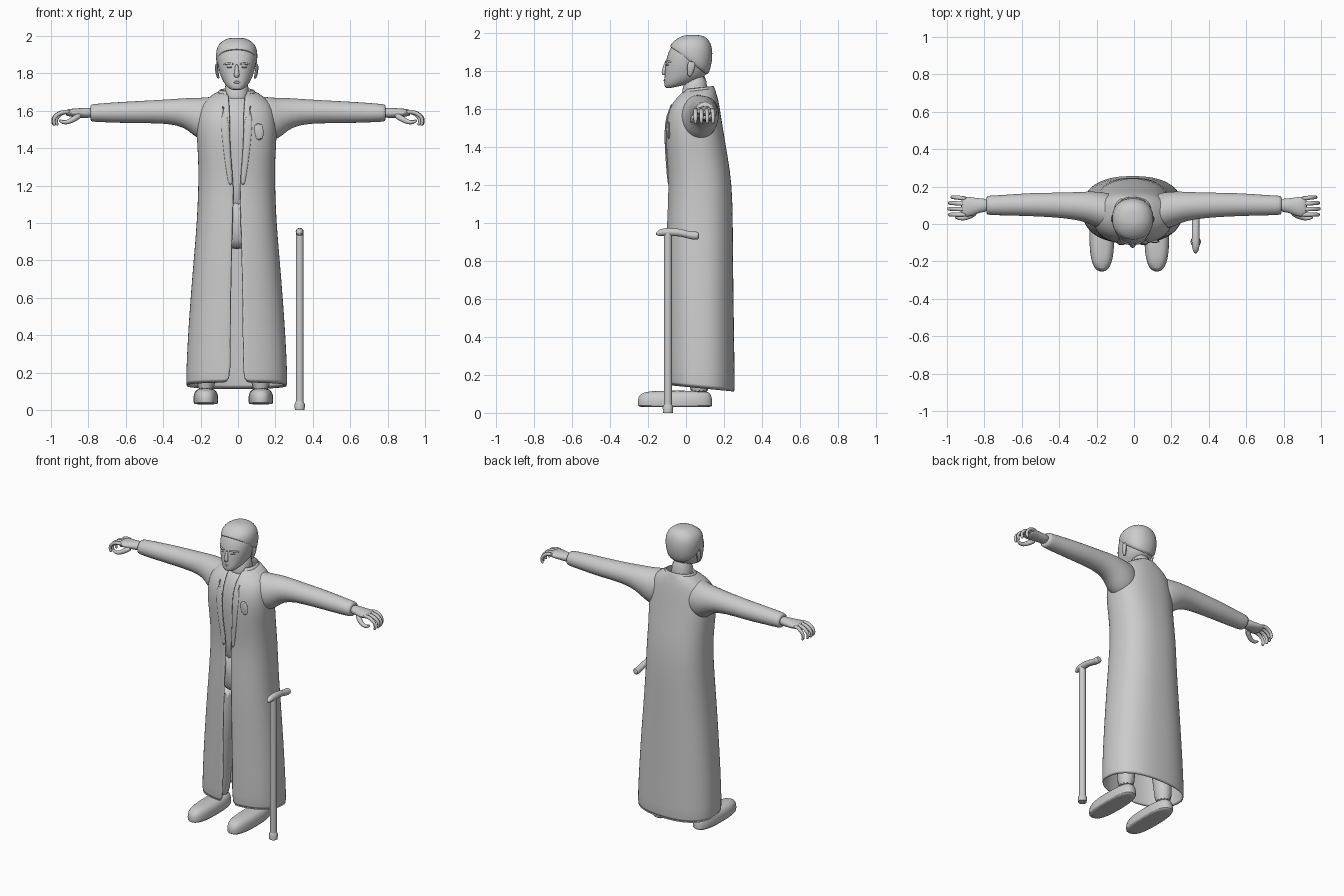
import bpy, bmesh, math
from mathutils import Vector

grey = bpy.data.materials.new("plain grey")
grey.diffuse_color = (0.6, 0.6, 0.6, 1)
CX = -0.007  # body centre line


def skin(name, rings, closed=True, caps=True, sub=1, thick=0):
    """Join a list of point rings into one smooth surface."""
    bm = bmesh.new()
    vs = [[bm.verts.new(p) for p in r] for r in rings]
    n = len(vs[0])
    for a, b in zip(vs, vs[1:]):
        for j in range(n if closed else n - 1):
            k = (j + 1) % n
            bm.faces.new((a[j], a[k], b[k], b[j]))
    if caps:
        bm.faces.new(vs[0][::-1])
        bm.faces.new(vs[-1])
        bmesh.ops.recalc_face_normals(bm, faces=bm.faces)
    me = bpy.data.meshes.new(name)
    bm.to_mesh(me)
    bm.free()
    me.materials.append(grey)
    ob = bpy.data.objects.new(name, me)
    bpy.context.collection.objects.link(ob)
    if thick:
        m = ob.modifiers.new("thickness", 'SOLIDIFY')
        m.thickness, m.offset = thick, 0
    if sub:
        m = ob.modifiers.new("smooth", 'SUBSURF')
        m.levels = m.render_levels = sub
    return ob


def ring(zf, zb, hw, yf, yb, gap=None, cx=CX, p=2.2, n=28):
    """Horizontal rounded ring; front and back may differ in height, gap opens the front."""
    a0 = 0 if gap is None else math.asin((gap / hw) ** (p / 2))
    span = 2 * math.pi - 2 * a0
    steps = n if gap is None else n - 1
    out = []
    for i in range(n):
        a = a0 + span * i / steps
        s, c = math.sin(a), math.cos(a)
        x = hw * math.copysign(abs(s) ** (2 / p), s)
        t = 0.5 - 0.5 * math.copysign(abs(c) ** (2 / p), c)
        out.append((cx + x, yf + (yb - yf) * t, zf + (zb - zf) * t))
    return out


def tube(name, pts, n=12, sub=1):
    """Tube along points (x, y, z, side radius, up radius)."""
    P = [Vector(p[:3]) for p in pts]
    rings = []
    for i, p in enumerate(pts):
        t = (P[min(i + 1, len(P) - 1)] - P[max(i - 1, 0)]).normalized()
        ref = Vector((0, 0, 1)) if abs(t.z) < 0.9 else Vector((0, 1, 0))
        if name.startswith("finger"):
            ref = Vector((0, 1, 0))
        side = t.cross(ref).normalized()
        up = side.cross(t)
        rings.append([P[i] + side * p[3] * math.cos(2 * math.pi * j / n)
                      + up * p[4] * math.sin(2 * math.pi * j / n) for j in range(n)])
    return skin(name, rings, sub=sub)


# long open coat
skin("coat", [ring(*r, p=2.4, n=40) for r in [
    (.14, .105, .268, -.10, .254, .032), (.3, .28, .262, -.10, .25, .031),
    (.5, .5, .25, -.10, .247, .03), (.8, .8, .226, -.10, .243, .025),
    (1.0, 1.0, .208, -.098, .242, .02), (1.2, 1.2, .2, -.085, .238, .012),
    (1.35, 1.35, .2, -.10, .215, .03), (1.48, 1.48, .212, -.107, .192, .035),
    (1.57, 1.58, .205, -.098, .177, .035), (1.63, 1.645, .185, -.07, .166, .038),
    (1.665, 1.68, .14, -.04, .155, .042), (1.69, 1.71, .095, -.015, .145, .045)]],
    closed=False, caps=False, thick=.01)
skin("collar", [ring(*r) for r in [
    (1.64, 1.66, .118, -.05, .162, .055), (1.68, 1.69, .104, -.025, .154, .055),
    (1.705, 1.722, .088, -.005, .143, .05)]], closed=False, caps=False, thick=.008)
# shirt and trousers inside the coat
skin("shirt", [ring(*r) for r in [
    (1.05, 1.05, .15, -.07, .19), (1.2, 1.2, .16, -.068, .2), (1.4, 1.4, .17, -.088, .18),
    (1.55, 1.55, .16, -.088, .16), (1.63, 1.64, .11, -.055, .14), (1.68, 1.7, .065, -.022, .11)]])
skin("hips", [ring(*r) for r in [
    (.86, .86, .06, -.03, .1), (.9, .9, .14, -.065, .17), (1.0, 1.0, .16, -.08, .2),
    (1.15, 1.15, .16, -.07, .2)]])
for s, fx in ((-1, -.172), (1, .122)):
    tube("trouser_leg", [(fx, .07, .09, .052, .055), (fx, .07, .2, .056, .06),
                         (fx * .85, .06, .5, .065, .075), (CX + s * .082, .05, .92, .08, .1)])
    # shoes
    skin("shoe", [ring(z, z, w, f, b, cx=fx, p=2.6, n=24) for z, w, f, b in [
        (.03, .06, -.25, .135), (.034, .066, -.255, .14), (.07, .068, -.257, .14),
        (.1, .06, -.245, .132), (.118, .035, -.2, .115)]])

for s in (-1, 1):
    # sleeves
    tube("sleeve", [(s * x, y, z, a, b) for x, y, z, a, b in [
        (.1, .06, 1.55, .09, .12), (.165, .07, 1.555, .1, .125), (.21, .085, 1.57, .092, .105),
        (.27, .095, 1.59, .08, .082), (.37, .1, 1.597, .068, .064), (.55, .105, 1.592, .063, .06),
        (.7, .1, 1.59, .055, .053), (.785, .1, 1.588, .052, .047), (.79, .1, 1.588, .048, .043)]], n=20)
    # hands
    tube("palm", [(s * x, y, z, a, b) for x, y, z, a, b in [
        (.77, .1, 1.59, .036, .03), (.83, .1, 1.588, .038, .027), (.87, .093, 1.588, .052, .025),
        (.905, .093, 1.59, .056, .02), (.925, .093, 1.588, .05, .014)]], n=16)
    for i in range(4):
        y, d = .05 + .029 * i, (.004, 0, .004, .018)[i]
        tube("finger", [(s * (x - d * k), y + .002 * i * k, z, r, r) for x, z, r, k in [
            (.89, 1.592, .013, 0), (.935, 1.596, .013, .3), (.972, 1.58, .012, 1),
            (.992, 1.556, .011, 1), (.988, 1.53, .010, 1), (.98, 1.521, .006, 1)]], n=8)
    tube("finger_thumb", [(s * x, y, z, r, r) for x, y, z, r in [
        (.84, .07, 1.58, .02), (.875, .042, 1.557, .017), (.91, .03, 1.537, .014),
        (.94, .032, 1.538, .012), (.958, .036, 1.552, .006)]], n=8)
    # lapels
    tube("lapel", [(CX + s * x, y, z, a, .007) for x, y, z, a in [
        (.03, -.089, 1.18, .012), (.05, -.103, 1.35, .018), (.06, -.109, 1.48, .022),
        (.065, -.1, 1.57, .024), (.075, -.072, 1.63, .02)]], n=8)
    # ears and brows
    tube("ear", [(CX + s * x, y, z, a, b) for x, y, z, a, b in [
        (.096, .018, 1.77, .006, .01), (.103, .022, 1.79, .009, .016),
        (.109, .028, 1.83, .01, .025), (.107, .03, 1.853, .006, .015)]], n=10)
    tube("brow", [(CX + s * x, y, z, .006, .006) for x, y, z in [
        (.015, -.109, 1.849), (.045, -.1, 1.854), (.072, -.077, 1.846)]], n=8)
    tube("eye", [(CX + s * x, y, 1.833, r, r * .7) for x, y, r in [
        (.025, -.106, .005), (.04, -.1, .009), (.055, -.092, .005)]], n=8)

# breast pocket ornament
tube("breast_pocket", [(.115, -.09, 1.44, .022, .008), (.11, -.094, 1.49, .03, .01),
                       (.105, -.092, 1.535, .026, .008)], n=10)
# head and neck
skin("head", [ring(*r) for r in [
    (1.706, 1.735, .035, -.095, .03), (1.712, 1.755, .052, -.112, .07),
    (1.735, 1.77, .07, -.117, .095), (1.775, 1.79, .086, -.112, .115),
    (1.83, 1.83, .1, -.11, .13), (1.88, 1.88, .107, -.1, .138), (1.925, 1.925, .104, -.082, .137),
    (1.96, 1.96, .083, -.055, .122), (1.98, 1.98, .052, -.02, .095), (1.985, 1.985, .02, .02, .06)]])
skin("hair", [ring(*r) for r in [
    (1.925, 1.77, .102, -.078, .105), (1.928, 1.785, .109, -.086, .122),
    (1.94, 1.86, .113, -.08, .142), (1.955, 1.93, .106, -.068, .138),
    (1.972, 1.965, .084, -.045, .12), (1.988, 1.985, .052, -.015, .095),
    (1.99, 1.99, .02, .02, .06)]])
skin("neck", [ring(*r) for r in [
    (1.62, 1.64, .075, -.03, .125), (1.68, 1.7, .064, -.02, .11), (1.76, 1.8, .062, -.015, .108)]])
tube("nose", [(CX, -.104, 1.85, .009, .008), (CX, -.112, 1.82, .01, .01),
              (CX, -.118, 1.79, .017, .014), (CX, -.114, 1.777, .012, .008)], n=10)
for z, r in ((1.757, .005), (1.749, .006)):
    tube("lip", [(CX - .028, -.105, 1.752, .003, .003), (CX, -.117, z, r, r),
                 (CX + .028, -.105, 1.752, .003, .003)], n=8)

# walking stick
CANE = (.33, -.095)
tube("stick_shaft", [(*CANE, z, .021, .021) for z in (.02, .5, .95)], n=16, sub=0)
tube("stick_tip", [(*CANE, z, r, r) for z, r in ((0, .026), (.03, .028), (.045, .021))], n=16, sub=0)
tube("stick_handle", [(.33, y, z, r, r) for y, z, r in [
    (-.158, .937, .007), (-.138, .951, .019), (-.095, .953, .024), (-.03, .951, .02),
    (.015, .936, .02), (.05, .932, .023), (.07, .934, .021)]])

# smooth shading that keeps hard edges
for ob in bpy.context.collection.objects:
    ob.select_set(True)
    bpy.context.view_layer.objects.active = ob
bpy.ops.object.shade_smooth_by_angle(angle=math.radians(45))
